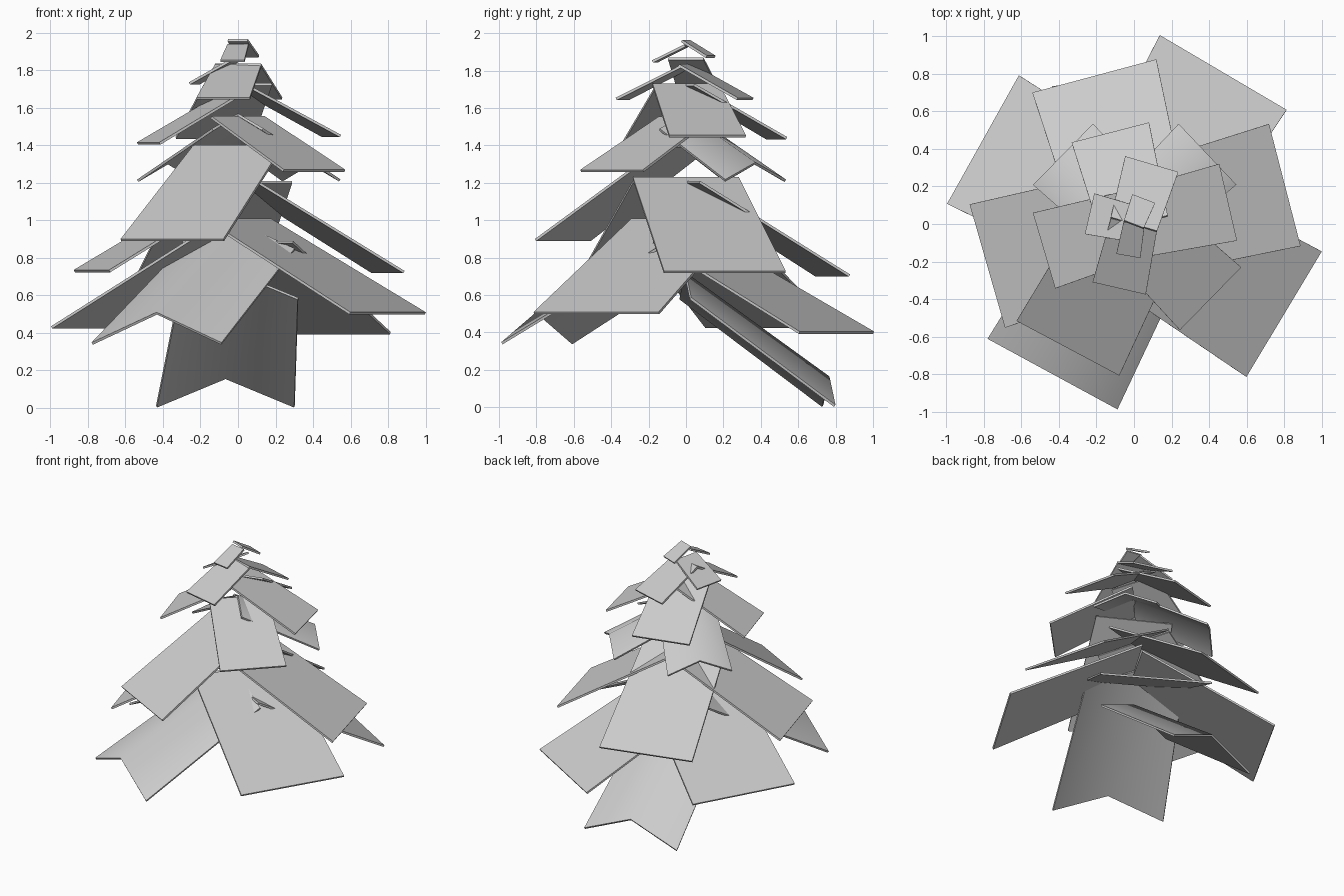
import bpy
import bmesh
from math import cos, sin, radians

if "Cube" in bpy.data.objects:
    bpy.data.objects.remove(bpy.data.objects["Cube"], do_unlink=True)

THICKNESS = 0.014
TAPER = 0.87       # inner width relative to outer width
FOLD = 0.41        # drop of a folded side relative to its half width

grey = bpy.data.materials.new("plain_grey")
grey.use_nodes = True
colour = (0.6, 0.6, 0.6, 1)
grey.diffuse_color = colour
grey.node_tree.nodes["Principled BSDF"].inputs["Base Color"].default_value = colour


def make_branch(name, angle, reach, width, z_tip, z_top, folded=False):
    """Tapered sloping plate from the axis outwards; z_tip and z_top are ridge heights."""
    a = radians(angle)
    out = (cos(a), sin(a))
    side = (-sin(a), cos(a))
    bm = bmesh.new()

    def row(dist, half, z):
        steps = (-1, 0, 1) if folded else (-1, 1)
        drop = FOLD * half if folded else 0
        return [bm.verts.new((out[0] * dist + side[0] * half * s,
                              out[1] * dist + side[1] * half * s,
                              z - drop * abs(s))) for s in steps]

    inner = row(0, width * TAPER / 2, z_top)
    outer = row(reach, width / 2, z_tip)
    for i in range(len(inner) - 1):
        bm.faces.new((inner[i], outer[i], outer[i + 1], inner[i + 1]))
    mesh = bpy.data.meshes.new(name)
    bm.to_mesh(mesh)
    bm.free()
    mesh.materials.append(grey)
    obj = bpy.data.objects.new(name, mesh)
    bpy.context.collection.objects.link(obj)
    solid = obj.modifiers.new("thickness", "SOLIDIFY")
    solid.thickness = THICKNESS
    solid.offset = -1

    # Bake the thickness, then smooth the soft fold only
    bpy.ops.object.select_all(action="DESELECT")
    obj.select_set(True)
    bpy.context.view_layer.objects.active = obj
    bpy.ops.object.modifier_apply(modifier=solid.name)
    if folded:
        bpy.ops.object.shade_smooth_by_angle(angle=radians(60))


# Bottom tier: name, heading, reach, width, tip height, top height, folded
make_branch("bottom_back_branch", 95, 0.77, 0.742, 0.165, 0.72, True)
make_branch("low_front_branch", 241.5, 0.91, 0.788, 0.51, 0.99, True)
make_branch("low_back_left_branch", 59.5, 0.937, 0.784, 0.405, 0.89)
make_branch("low_back_right_branch", 150.8, 0.922, 0.784, 0.435, 0.96)
make_branch("low_front_left_branch", -31, 0.933, 0.78, 0.51, 1.01)

# Second tier
make_branch("second_back_branch", 105, 0.817, 0.684, 0.71, 1.21)
make_branch("second_left_branch", 14.5, 0.83, 0.672, 0.73, 1.23)
make_branch("second_right_branch", 196, 0.813, 0.684, 0.735, 1.21)
make_branch("second_front_branch", 242, 0.75, 0.62, 0.9, 1.4)

# Third tier
make_branch("third_front_left_branch", -44.3, 0.57, 0.467, 1.27, 1.555)
make_branch("third_back_right_branch", 135.5, 0.53, 0.457, 1.31, 1.57, True)
make_branch("third_back_left_branch", 43.5, 0.54, 0.447, 1.31, 1.57, True)

# Fourth tier
make_branch("fourth_right_branch", 196.5, 0.5, 0.42, 1.415, 1.7)
make_branch("fourth_left_branch", 13, 0.515, 0.42, 1.455, 1.73)
make_branch("fourth_back_branch", 104.5, 0.504, 0.426, 1.445, 1.73)

# Crown
make_branch("crown_front_branch", 257, 0.352, 0.291, 1.655, 1.83)
make_branch("crown_back_branch", 73.5, 0.333, 0.295, 1.655, 1.835)
make_branch("crown_right_branch", 167, 0.243, 0.222, 1.735, 1.87)
make_branch("tip_front_branch", 260, 0.173, 0.13, 1.855, 1.94)
make_branch("tip_back_branch", 69, 0.145, 0.13, 1.88, 1.965)
